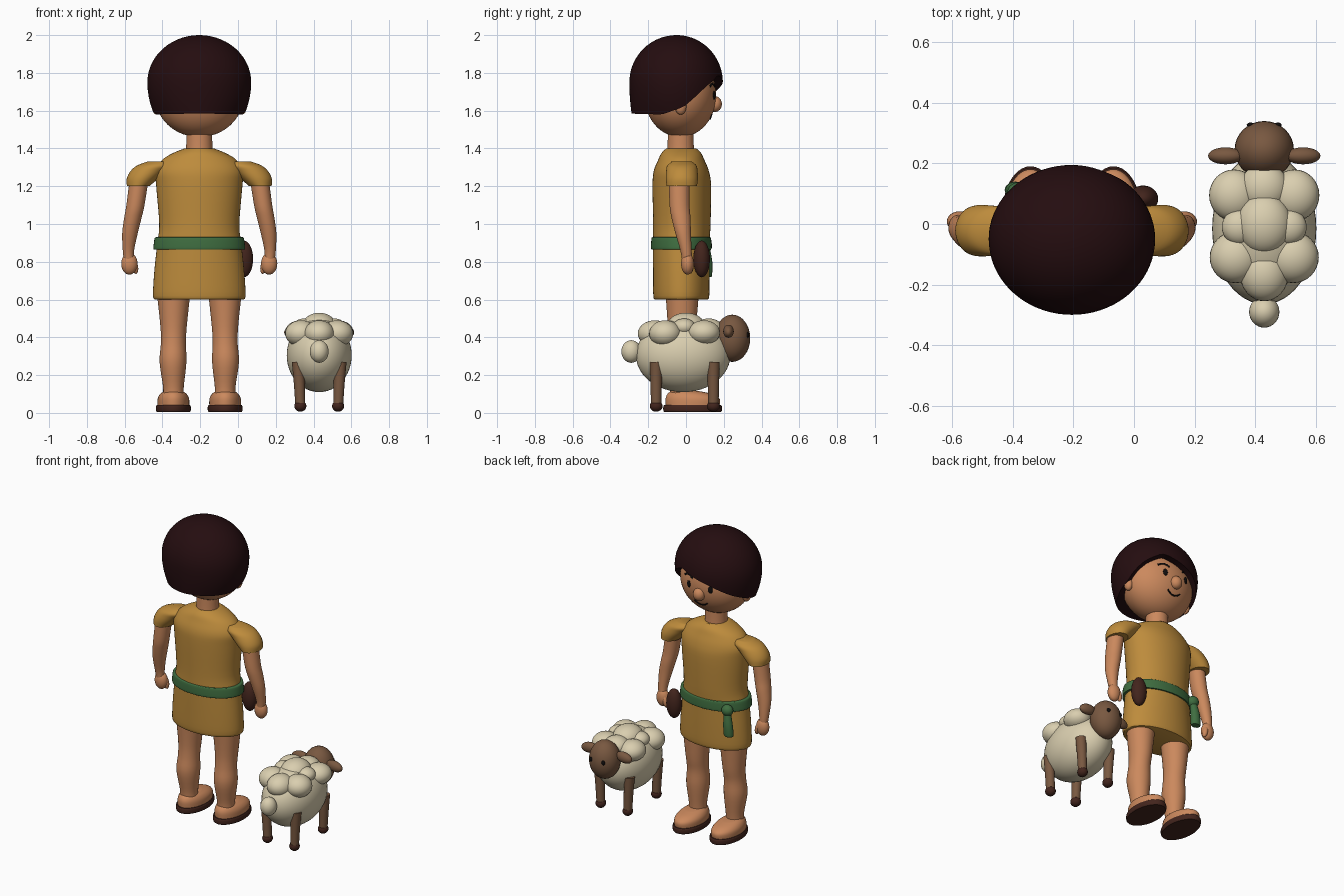
import bpy, math
from mathutils import Vector

if "Cube" in bpy.data.objects:
    bpy.data.objects.remove(bpy.data.objects["Cube"])

FX = -0.205  # x centre of the figure
SX = 0.43    # x centre of the sheep


def material(name, r, g, b):
    m = bpy.data.materials.new(name)
    m.diffuse_color = (r, g, b, 1)
    m.use_nodes = True
    m.node_tree.nodes["Principled BSDF"].inputs["Base Color"].default_value = m.diffuse_color
    return m


SKIN = material("skin", 0.60, 0.25, 0.11)
HAIR = material("dark hair", 0.018, 0.004, 0.005)
TUNIC = material("ochre cloth", 0.51, 0.26, 0.045)
GREEN = material("green cloth", 0.05, 0.155, 0.052)
LEATHER = material("dark leather", 0.055, 0.018, 0.012)
WOOL = material("cream wool", 0.70, 0.62, 0.43)
BROWN = material("sheep brown", 0.19, 0.098, 0.052)
BLACK = material("black", 0.005, 0.004, 0.004)


def smooth(ob, angle=40):
    bpy.ops.object.select_all(action='DESELECT')
    ob.select_set(True)
    bpy.context.view_layer.objects.active = ob
    bpy.ops.object.shade_smooth_by_angle(angle=math.radians(angle))


def add_mesh(name, verts, faces, mat):
    me = bpy.data.meshes.new(name)
    me.from_pydata(verts, [], faces)
    me.materials.append(mat)
    ob = bpy.data.objects.new(name, me)
    bpy.context.collection.objects.link(ob)
    smooth(ob)
    return ob


def skin_rings(rings):
    """Faces joining equal rings of vertices, with end caps."""
    n, k = len(rings[0]), len(rings)
    faces = [(i * n + j, i * n + (j + 1) % n, (i + 1) * n + (j + 1) % n, (i + 1) * n + j)
             for i in range(k - 1) for j in range(n)]
    faces += [tuple(reversed(range(n))), tuple(range((k - 1) * n, k * n))]
    return [v for r in rings for v in r], faces


def loft(name, rows, mat, steps=4, n=40):
    """Elliptical rings (z, cx, cy, rx, ry), bottom to top, smoothly interpolated."""
    rows = [Vector(r) for r in rows]
    fine = []
    for i in range(len(rows) - 1):
        p0, p1, p2, p3 = rows[max(i - 1, 0)], rows[i], rows[i + 1], rows[min(i + 2, len(rows) - 1)]
        for s in range(steps):
            t = s / steps
            fine.append(0.5 * (2 * p1 + (p2 - p0) * t + (2 * p0 - 5 * p1 + 4 * p2 - p3) * t * t
                               + (3 * p1 - p0 - 3 * p2 + p3) * t ** 3))
    fine.append(rows[-1])
    rings = [[(cx + rx * math.cos(2 * math.pi * j / n), cy + ry * math.sin(2 * math.pi * j / n), z)
              for j in range(n)] for z, cx, cy, rx, ry in fine]
    return add_mesh(name, *skin_rings(rings), mat)


def ball(name, loc, radii, mat, rot=(0, 0, 0), seg=32):
    bpy.ops.mesh.primitive_uv_sphere_add(segments=seg, ring_count=seg // 2, location=loc, rotation=rot)
    ob = bpy.context.object
    ob.name, ob.scale = name, radii
    ob.data.materials.append(mat)
    smooth(ob)
    return ob


def stroke(name, pts, r, mat):
    cu = bpy.data.curves.new(name, 'CURVE')
    cu.dimensions, cu.bevel_depth, cu.bevel_resolution, cu.use_fill_caps = '3D', r, 2, True
    sp = cu.splines.new('POLY')
    sp.points.add(len(pts) - 1)
    for p, q in zip(sp.points, pts):
        p.co = (*q, 1)
    cu.materials.append(mat)
    bpy.context.collection.objects.link(bpy.data.objects.new(name, cu))


# ---- tunic and belt
loft("tunic", [(0.60, FX, -.025, .232, .138), (0.62, FX, -.025, .245, .148), (0.75, FX, -.025, .238, .15),
               (0.90, FX, -.025, .222, .15), (1.0, FX, -.022, .212, .152), (1.2, FX, -.022, .228, .155),
               (1.28, FX, -.025, .232, .146), (1.34, FX, -.025, .195, .122), (1.375, FX, -.025, .14, .105),
               (1.40, FX, -.025, .078, .08)], TUNIC, n=56)
loft("belt", [(.865, FX, -.025, .238, .155), (.872, FX, -.025, .243, .16), (.922, FX, -.025, .237, .158),
              (.93, FX, -.025, .23, .152)], GREEN, n=56)
ball("belt_knot", (-.38, .105, .885), (.038, .033, .036), GREEN)
loft("belt_tail", [(.72, -.395, .112, .026, .02), (.73, -.395, .112, .032, .026), (.80, -.39, .113, .03, .026),
                   (.88, -.38, .105, .02, .02)], GREEN, n=20)
ball("pouch", (.03, .083, .815), (.05, .044, .097), LEATHER)

# ---- limbs, mirrored about the figure's middle
for s, side in ((-1, "left"), (1, "right")):
    def at(off):
        return FX + s * off
    loft(side + "_sleeve", [(1.20, at(.323), -.022, .06, .08), (1.24, at(.302), -.022, .082, .085),
                            (1.28, at(.27), -.022, .094, .083), (1.31, at(.235), -.022, .094, .077),
                            (1.332, at(.21), -.022, .06, .05)], TUNIC)
    loft(side + "_arm", [(.80, at(.372), .006, .026, .026), (.86, at(.375), .0, .030, .03),
                         (.95, at(.367), -.015, .041, .041), (1.03, at(.352), -.026, .046, .05),
                         (1.1, at(.338), -.034, .048, .053), (1.24, at(.318), -.036, .05, .055)], SKIN, n=28)
    ball(side + "_hand", (at(.37), .008, .79), (.043, .034, .058), SKIN)
    ball(side + "_thumb", (at(.342), .02, .775), (.018, .02, .04), SKIN, (0, s * .2, 0), 16)
    loft(side + "_leg", [(.08, at(.137), -.03, .055, .055), (.14, at(.137), -.03, .055, .058),
                         (.27, at(.139), -.035, .071, .076), (.37, at(.137), -.03, .066, .07),
                         (.46, at(.136), -.022, .07, .075), (.63, at(.136), -.02, .088, .088)], SKIN)
    loft(side + "_foot", [(.035, at(.137), .035, .084, .142), (.075, at(.137), .035, .083, .143),
                          (.10, at(.137), .02, .07, .118), (.115, at(.137), -.005, .05, .075)], SKIN)
    loft(side + "_sole", [(0.005, at(.137), .035, .088, .15), (.013, at(.137), .035, .092, .155),
                          (.033, at(.137), .035, .092, .155), (.042, at(.137), .035, .088, .15)], LEATHER)

# ---- head
HC, HR = Vector((FX, -.03, 1.68)), Vector((.235, .19, .22))


def face_point(dx, z, lift=0.0):
    k = max(0, 1 - (dx / HR.x) ** 2 - ((z - HC.z) / HR.z) ** 2)
    return (FX + dx, HC.y + HR.y * math.sqrt(k) + lift, z)


loft("neck", [(1.37, FX, -.028, .072, .072), (1.42, FX, -.028, .069, .069), (1.53, FX, -.028, .068, .068)], SKIN)
ball("head", HC, HR, SKIN, seg=48)
ball("nose", (FX, .153, 1.635), (.038, .037, .042), SKIN)
for s, side in ((-1, "left"), (1, "right")):
    ball(side + "_ear", (FX + s * .225, -.028, 1.622), (.026, .03, .043), SKIN)
    ball(side + "_eye", face_point(s * .08, 1.682), (.015, .007, .023), BLACK, (0, 0, -s * .35), 20)
    stroke(side + "_brow", [face_point(s * (.05 + .018 * i), 1.728 + .014 * math.sin(math.pi * i / 4))
                            for i in range(5)], .006, BLACK)
stroke("mouth", [face_point(.012 * i, 1.557 + .022 * (i / 4) ** 2) for i in range(-4, 5)], .005, BLACK)

# ---- hair: a cap whose lower edge sweeps up to a side parting
EDGE = [(-180, 1.585), (-110, 1.58), (-80, 1.61), (-50, 1.66), (-20, 1.725), (0, 1.755),
        (25, 1.79), (50, 1.73), (80, 1.62), (110, 1.58), (180, 1.585)]


def edge_z(a):
    for (a0, z0), (a1, z1) in zip(EDGE, EDGE[1:]):
        if a <= a1:
            return z0 + (z1 - z0) * (a - a0) / (a1 - a0)
    return EDGE[-1][1]


def hair_point(a, z, k=1.0):
    mid = 1.75
    r = math.sqrt(max(0, 1 - ((z - mid) / .25) ** 2)) if z > mid else 1 - .13 * ((mid - z) / .17) ** 2
    if z < mid and abs(a) > 120:
        r = 1 - .05 * ((mid - z) / .17) ** 2 - .08 * ((mid - z) / .17) ** 2 * (180 - abs(a)) / 60
    t = math.radians(a)
    return (FX + .275 * r * k * math.sin(t), -.05 + (.245 if math.cos(t) > 0 else .25) * r * k * math.cos(t), z)


N, M = 72, 18
angles = [-180 + 360 * j / N for j in range(N)]
edge = [(edge_z(a - 5) + 2 * edge_z(a) + edge_z(a + 5)) / 4 if abs(a) < 175 else edge_z(a) for a in angles]
rings = [[hair_point(a, e + .01, .6) for a, e in zip(angles, edge)]]
for i in range(M):
    u = math.sin(math.pi / 2 * i / M)
    rings.append([hair_point(a, e + (2.0 - e) * u) for a, e in zip(angles, edge)])
rings.append([hair_point(a, 1.9999) for a in angles])
verts, faces = skin_rings(rings)
add_mesh("hair", verts, [f[::-1] for f in faces], HAIR)

# ---- sheep wool
ball("sheep_body", (SX, -.015, .305), (.172, .25, .195), WOOL, seg=48)
ball("sheep_tail", (SX, -.29, .325), (.05, .052, .06), WOOL)
ball("wool_tuft_top", (SX, 0, .46), (.09, .10, .07), WOOL)
ball("wool_tuft_rear", (SX, -.165, .42), (.08, .09, .07), WOOL)
ball("wool_tuft_front", (SX, .12, .44), (.08, .08, .06), WOOL)
for s, side in ((-1, "left"), (1, "right")):
    ball(side + "_wool_tuft_front", (SX + s * .1, .095, .425), (.082, .085, .065), WOOL)
    ball(side + "_wool_tuft_rear", (SX + s * .095, -.11, .42), (.085, .085, .07), WOOL)
    ball(side + "_wool_tuft_side", (SX + s * .08, -.01, .455), (.06, .06, .045), WOOL)

# ---- sheep head
ball("sheep_head", (SX, .245, .395), (.098, .095, .125), BROWN)
for s, side in ((-1, "left"), (1, "right")):
    ball(side + "_sheep_ear", (SX + s * .128, .225, .432), (.058, .028, .034), BROWN, (0, s * .15, 0))
    ball(side + "_sheep_eye", (SX + s * .045, .327, .412), (.013, .008, .015), BLACK, seg=16)

# ---- sheep legs and hooves
for s, side in ((-1, "left"), (1, "right")):
    for y, end in ((-.158, "rear"), (.145, "front")):
        loft(f"{side}_{end}_sheep_leg", [(.03, SX + s * .1, y, .026, .027), (.15, SX + s * .105, y, .029, .03),
                                         (.27, SX + s * .112, y, .033, .033)], BROWN, n=24)
        ball(f"{side}_{end}_hoof", (SX + s * .1, y, .036), (.032, .034, .03), LEATHER, seg=24)
